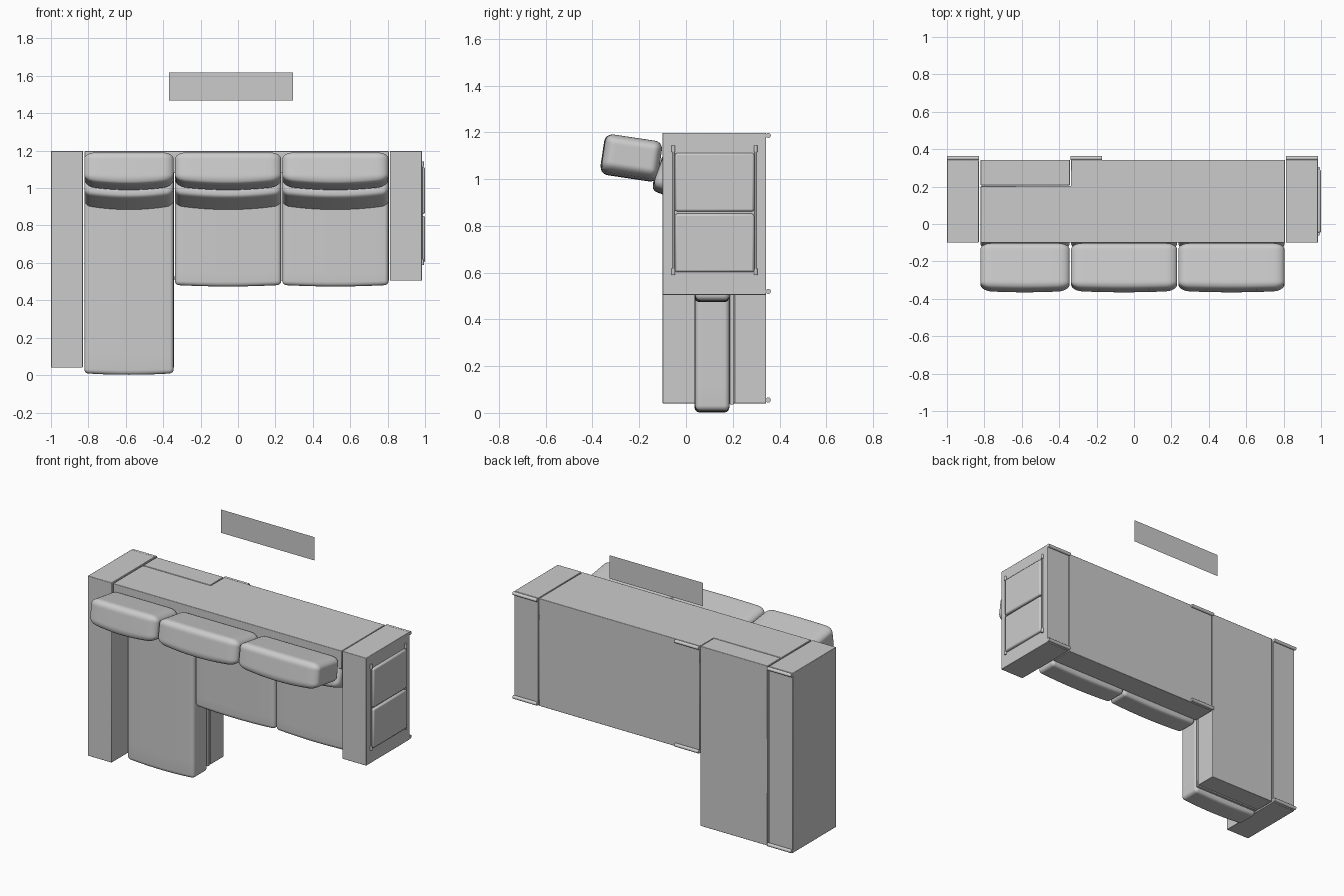
import bpy, bmesh
from math import radians
from mathutils import Vector, Matrix

if "Cube" in bpy.data.objects:
    bpy.data.objects.remove(bpy.data.objects["Cube"])


def finish(name, bm, smooth=True):
    bmesh.ops.recalc_face_normals(bm, faces=bm.faces)
    me = bpy.data.meshes.new(name)
    bm.to_mesh(me)
    bm.free()
    ob = bpy.data.objects.new(name, me)
    bpy.context.collection.objects.link(ob)
    if smooth:
        bpy.ops.object.select_all(action='DESELECT')
        ob.select_set(True)
        bpy.context.view_layer.objects.active = ob
        bpy.ops.object.shade_smooth_by_angle(angle=radians(35))
    return ob


def add_bevel(ob, width, segments=2):
    m = ob.modifiers.new("Bevel", 'BEVEL')
    m.width, m.segments, m.limit_method = width, segments, 'ANGLE'


def box(name, lo, hi, bevel=0.003):
    lo, hi = Vector(lo), Vector(hi)
    bm = bmesh.new()
    bmesh.ops.create_cube(bm, size=1)
    for v in bm.verts:
        v.co = (lo + hi) / 2 + v.co * (hi - lo)
    ob = finish(name, bm)
    add_bevel(ob, bevel)
    return ob


def prism(name, outline, z0, z1):
    bm = bmesh.new()
    f = bm.faces.new([bm.verts.new((x, y, z0)) for x, y in outline])
    r = bmesh.ops.extrude_face_region(bm, geom=[f])
    for v in r['geom']:
        if isinstance(v, bmesh.types.BMVert):
            v.co.z = z1
    add_bevel(finish(name, bm), 0.003)


def rod(name, a, b, radius):
    a, b = Vector(a), Vector(b)
    bm = bmesh.new()
    rot = (b - a).to_track_quat('Z', 'Y').to_matrix().to_4x4()
    bmesh.ops.create_cone(bm, cap_ends=True, segments=16, radius1=radius, radius2=radius,
                          depth=(b - a).length, matrix=Matrix.Translation((a + b) / 2) @ rot)
    finish(name, bm)


def cushion(name, center, half, radius, bow=(0, 0, 0), tilt=0):
    """Rounded box with a radius per axis; bow puffs out the -y and -z sides."""
    bm = bmesh.new()
    bmesh.ops.create_cube(bm, size=2)
    bmesh.ops.subdivide_edges(bm, edges=bm.edges[:], cuts=19, use_grid_fill=True)
    for v in bm.verts:
        t = v.co.copy()
        inner, d = Vector(), Vector()
        for i in range(3):
            s = 1 if t[i] >= 0 else -1
            k = abs(t[i])
            flat = half[i] - radius[i]
            inner[i] = s * flat * min(k / 0.6, 1)
            d[i] = s * max(0, (k - 0.6) / 0.4)
        if d.length > 0:
            d.normalize()
        p = Vector([inner[i] + d[i] * radius[i] for i in range(3)])
        u = [1 - (p[i] / half[i]) ** 2 for i in range(3)]
        for i in (1, 2):
            if t[i] < 0:
                p[i] -= bow[i] * u[0] * -t[i]
        v.co = p
    bm.transform(Matrix.Translation(center) @ Matrix.Rotation(radians(tilt), 4, 'X'))
    finish(name, bm)


# Arms
box("left_arm", (-1, -0.1, 0.04), (-0.83, 0.343, 1.198))
box("right_arm", (0.812, -0.1, 0.505), (0.983, 0.343, 1.198))

# Back frame, notched where the chaise base passes under it
prism("back_frame", [(-0.82, -0.1), (0.807, -0.1), (0.807, 0.343), (-0.337, 0.343),
                     (-0.337, 0.203), (-0.82, 0.203)], 1.08, 1.197)

# Bases and chaise lid
box("seat_base", (-0.337, 0.19, 0.505), (0.807, 0.343, 1.09))
box("chaise_base", (-0.82, 0.207, 0.04), (-0.343, 0.343, 1.197))
box("chaise_lid", (-0.815, 0.187, 0.035), (-0.345, 0.204, 1.08))

# Cushions, one set per seat
bays = [("chaise", -0.822, -0.344, 0.01), ("middle", -0.337, 0.231, 0.482),
        ("right", 0.237, 0.805, 0.482)]
for label, x0, x1, z0 in bays:
    cx, hx = (x0 + x1) / 2, (x1 - x0) / 2
    cushion(label + "_seat_cushion", (cx, 0.113, (z0 + 1.08) / 2),
            (hx, 0.073, (1.08 - z0) / 2), (0.022, 0.022, 0.022), (0, 0.004, 0.008))
    cushion(label + "_back_cushion", (cx, 0.0, 1.012), (hx, 0.12, 0.085),
            (0.035, 0.03, 0.035), (0, 0.004, 0.022), -20)
    cushion(label + "_head_cushion", (cx, -0.23, 1.1), (hx, 0.122, 0.078),
            (0.06, 0.035, 0.035), (0, 0.006, 0.02), -8.5)

# Rod feet
for label, x0, x1, zs in [("left", -1, -0.83, (0.055, 1.187)),
                          ("middle", -0.34, -0.17, (0.52, 1.187)),
                          ("right", 0.812, 0.983, (0.52, 1.187))]:
    for i, z in enumerate(zs):
        rod(f"{label}_foot_{i + 1}", (x0, 0.352, z), (x1, 0.352, z), 0.011)

# Side pockets on the right arm, with their rails and end knobs
for i, z in enumerate((0.602, 0.862)):
    box(f"side_pocket_{i + 1}", (0.97, -0.047, z), (1.0, 0.292, z + 0.25), 0.009)
for i, y in enumerate((-0.054, 0.298)):
    rod(f"pocket_rail_{i + 1}", (0.986, y, 0.6), (0.986, y, 1.13), 0.004)
    for j, z in enumerate((0.59, 1.115)):
        rod(f"rail_knob_{i + 1}_{j + 1}", (0.986, y, z), (0.986, y, z + 0.028), 0.008)

# Floating flat panel behind and above the sofa
bm = bmesh.new()
bm.faces.new([bm.verts.new((x, 0.358, z)) for x, z in
              ((-0.37, 1.468), (0.295, 1.468), (0.295, 1.618), (-0.37, 1.618))])
finish("floating_panel", bm, False)
